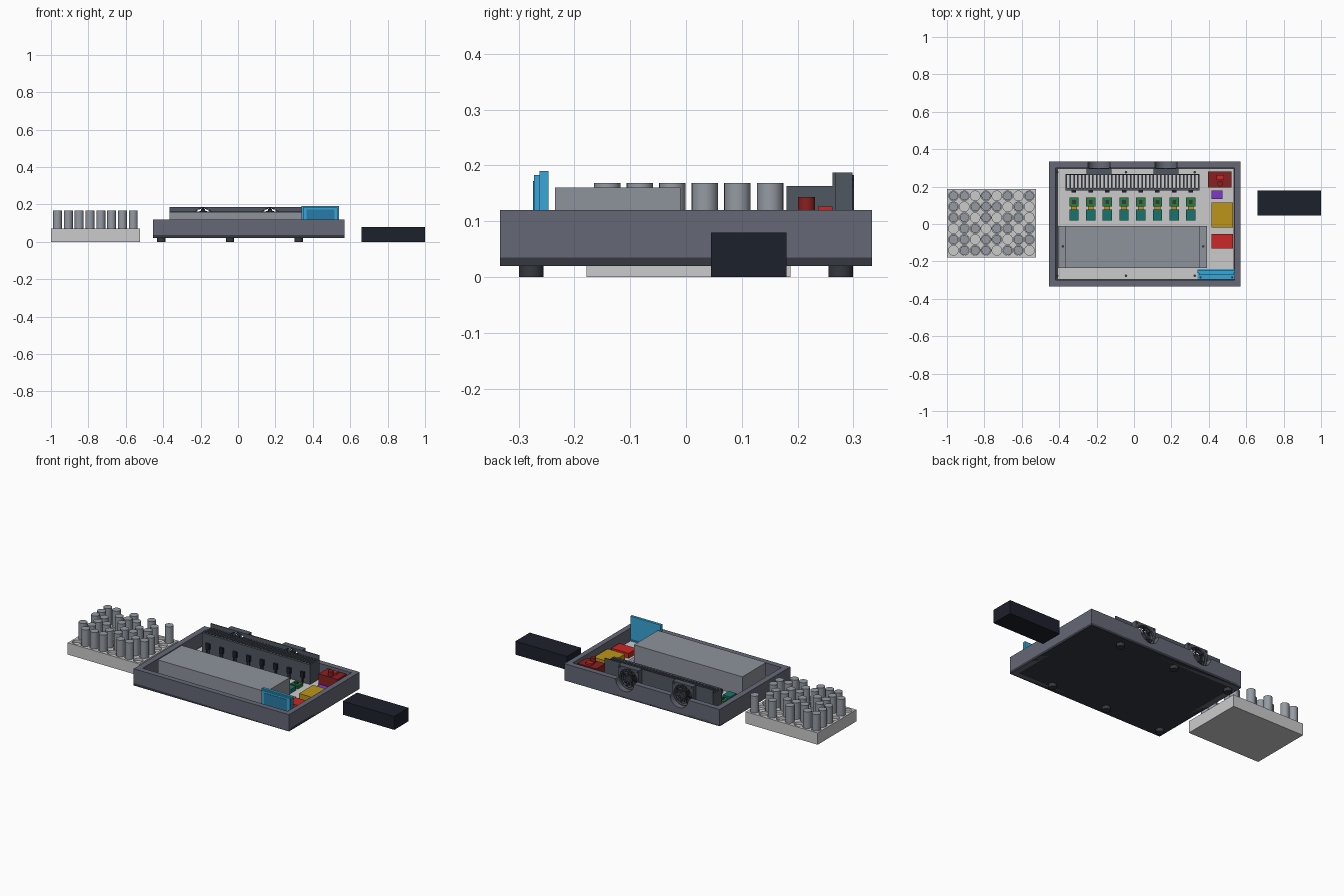
import bpy
from math import pi, sin, cos
from mathutils import Matrix

if "Cube" in bpy.data.objects:
    bpy.data.objects.remove(bpy.data.objects["Cube"])


def mat(name, r, g, b):
    m = bpy.data.materials.new(name)
    m.diffuse_color = (r, g, b, 1)
    m.use_nodes = True
    m.node_tree.nodes["Principled BSDF"].inputs["Base Color"].default_value = m.diffuse_color
    return m


STEEL = mat("steel", .13, .14, .18)
DARK = mat("dark", .035, .04, .05)
SINK = mat("heatsink_grey", .08, .095, .12)
BLACK = mat("black", .012, .015, .025)
PLATE = mat("light_plate", .55, .56, .58)
CASE = mat("case_grey", .27, .29, .33)
CELL = mat("cell_grey", .3, .33, .37)
GREEN = mat("green", .02, .2, .05)
TEAL = mat("teal", .01, .17, .15)
GOLD = mat("gold", .5, .3, .01)
RED = mat("red", .6, .02, .02)
MAROON = mat("maroon", .25, .015, .015)
PURPLE = mat("purple", .2, .04, .6)
BLUE = mat("blue", .04, .38, .68)
SCREEN = mat("screen", .02, .2, .38)


def finish(ob, name, m):
    ob.name = name
    if m:
        ob.data.materials.append(m)
    return ob


def box(name, x0, x1, y0, y1, z0, z1, m=None):
    bpy.ops.mesh.primitive_cube_add(size=1, location=((x0+x1)/2, (y0+y1)/2, (z0+z1)/2))
    ob = bpy.context.object
    ob.data.transform(Matrix.Diagonal((x1-x0, y1-y0, z1-z0, 1)))
    return finish(ob, name, m)


def cyl(name, x, y, z, r, h, m=None, axis='Z', n=24):
    # z is the base for upright cylinders, the centre otherwise
    rot = {'Z': (0, 0, 0), 'Y': (pi/2, 0, 0), 'X': (0, pi/2, 0)}[axis]
    bpy.ops.mesh.primitive_cylinder_add(vertices=n, radius=r, depth=h, rotation=rot,
                                        location=(x, y, z + (h/2 if axis == 'Z' else 0)))
    bpy.ops.object.shade_smooth_by_angle()
    return finish(bpy.context.object, name, m)


def join(obs, name):
    bpy.ops.object.select_all(action='DESELECT')
    for o in obs:
        o.select_set(True)
    bpy.context.view_layer.objects.active = obs[0]
    bpy.ops.object.join()
    obs[0].name = name
    return obs[0]


def cut(ob, cutter):
    md = ob.modifiers.new("cut", 'BOOLEAN')
    md.operation, md.object, md.solver = 'DIFFERENCE', cutter, 'EXACT'
    cutter.hide_render = True
    cutter.hide_set(True)


FAN_X = (-.187, .171)
FAN_Z = .12

# Enclosure tray: floor and four walls, with fan openings in the rear wall
box("tray_floor", -.455, .57, -.333, .333, .02, .035, DARK)
box("front_wall", -.455, .57, -.333, -.3, .02, .12, STEEL)
box("left_wall", -.455, -.42, -.3, .3, .02, .12, STEEL)
box("right_wall", .538, .57, -.3, .3, .02, .12, STEEL)
rear = box("rear_wall", -.455, .57, .3, .333, .02, .12, STEEL)
box("mounting_plate", -.41, .535, -.298, .298, .035, .045, PLATE)
for x in (-.41, -.043, .325):
    for y in (-.277, .277):
        cyl("foot", x, y, 0, .022, .02, DARK)
        cyl("plate_screw", x, y, .045, .007, .004, DARK, n=12)

# Power module with mounting flange
box("module_flange", -.405, .39, -.235, -.01, .045, .055, CASE)
box("power_module", -.365, .35, -.235, -.01, .055, .16, CASE)
for x in (-.38, .37):
    cyl("flange_screw", x, -.12, .055, .007, .004, DARK, n=12)

# Finned heatsink and its rear shroud
box("heatsink_base", -.365, .35, .18, .193, .045, .163, SINK)
N = 36
fins = [box("fin", x, x + .008, .193, .262, .045, .163, SINK)
        for x in (-.365 + i * .707 / (N - 1) for i in range(N))]
join(fins, "heatsink_fins")
shroud = box("fan_shroud", -.365, .35, .262, .268, .045, .187, SINK)

# Cooling fans
for fx in FAN_X:
    frame = box("fan_frame", fx-.067, fx+.067, .268, .298, .053, .187, SINK)
    bore = cyl("fan_bore_cutter", fx, .3, FAN_Z, .06, .14, axis='Y', n=40)
    bore.location.y = .3
    for target in (rear, shroud, frame):
        cut(target, bore)
    cyl("fan_hub", fx, .284, FAN_Z, .022, .024, DARK, 'Y')
    blades = []
    for k in range(7):
        b = box("blade", -.011, .011, -.0012, .0012, .018, .055, DARK)
        b.data.transform(Matrix.Translation(b.location))
        b.location = (0, 0, 0)
        b.data.transform(Matrix.Rotation(2*pi*k/7, 4, 'Y') @ Matrix.Rotation(.6, 4, 'Z'))
        b.location = (fx, .282, FAN_Z)
        blades.append(b)
    join(blades, "fan_blades")
    for r in (.032, .046, .058):
        bpy.ops.mesh.primitive_torus_add(location=(fx, .299, FAN_Z), rotation=(pi/2, 0, 0),
                                         major_radius=r, minor_radius=.0018,
                                         major_segments=32, minor_segments=6)
        finish(bpy.context.object, "guard_ring", SINK)
    for a in (pi/4, -pi/4):
        s = box("guard_spoke", fx-.066, fx+.066, .2975, .3005, FAN_Z-.0015, FAN_Z+.0015, SINK)
        s.rotation_euler.y = a
    for sx in (-1, 1):
        for sz in (-1, 1):
            cyl("fan_screw", fx+sx*.058, .299, FAN_Z+sz*.058, .005, .004, DARK, 'Y', 10)

# Eight channels: transistor, driver board, filter board and link
for i in range(8):
    x = -.321 + i * .0893
    box("transistor", x-.012, x+.012, .168, .18, .078, .112, BLACK)
    for d in (-.008, 0, .008):
        box("transistor_leg", x+d-.0015, x+d+.0015, .172, .175, .045, .078, DARK)
    box("driver_board", x-.025, x+.025, .093, .142, .045, .065, GREEN)
    box("driver_chip", x-.01, x+.01, .108, .127, .065, .07, DARK)
    box("board_link", x-.015, x+.015, .078, .093, .045, .054, GOLD)
    box("filter_board", x-.025, x+.025, .019, .078, .045, .068, TEAL)

# Right column of control parts
box("breaker_body", .395, .52, .195, .28, .045, .115, MAROON)
cyl("breaker_knob", .46, .216, .115, .015, .028, MAROON)
box("breaker_tab", .44, .48, .236, .262, .115, .126, RED)
box("sensor", .415, .473, .134, .18, .045, .065, PURPLE)
box("controller", .415, .53, -.018, .115, .045, .085, GOLD)
box("relay", .415, .53, -.13, -.053, .045, .075, RED)

# Display standing at the front right corner
box("display_foot", .34, .54, -.297, -.24, .045, .052, BLUE)
box("display_back", .34, .54, -.262, -.246, .05, .19, BLUE)
box("display_bezel", .347, .533, -.272, -.262, .06, .183, BLUE)
box("display_screen", .365, .515, -.274, -.272, .075, .172, SCREEN)
for x in (.355, .525):
    cyl("display_screw", x, -.285, .052, .006, .004, DARK, n=12)

# Cell holder with pockets, partly filled with cells
holder = box("cell_holder", -1, -.525, -.178, .187, 0, .07, PLATE)
rows = ("01110110", "11011011", "01101101", "11010110", "10111010", "11010101")
pockets = []
for j, row in enumerate(rows):
    for i, filled in enumerate(row):
        x, y = -.965 + i * .0579, -.141 + j * .0583
        pockets.append(cyl("pocket", x, y, .055, .026, .05))
        if filled == "1":
            cyl("cell", x, y, .055, .0237, .113, CELL)
cut(holder, join(pockets, "pocket_cutter"))

# Separate supply brick
box("supply_brick", .66, 1, .045, .18, 0, .08, BLACK)
